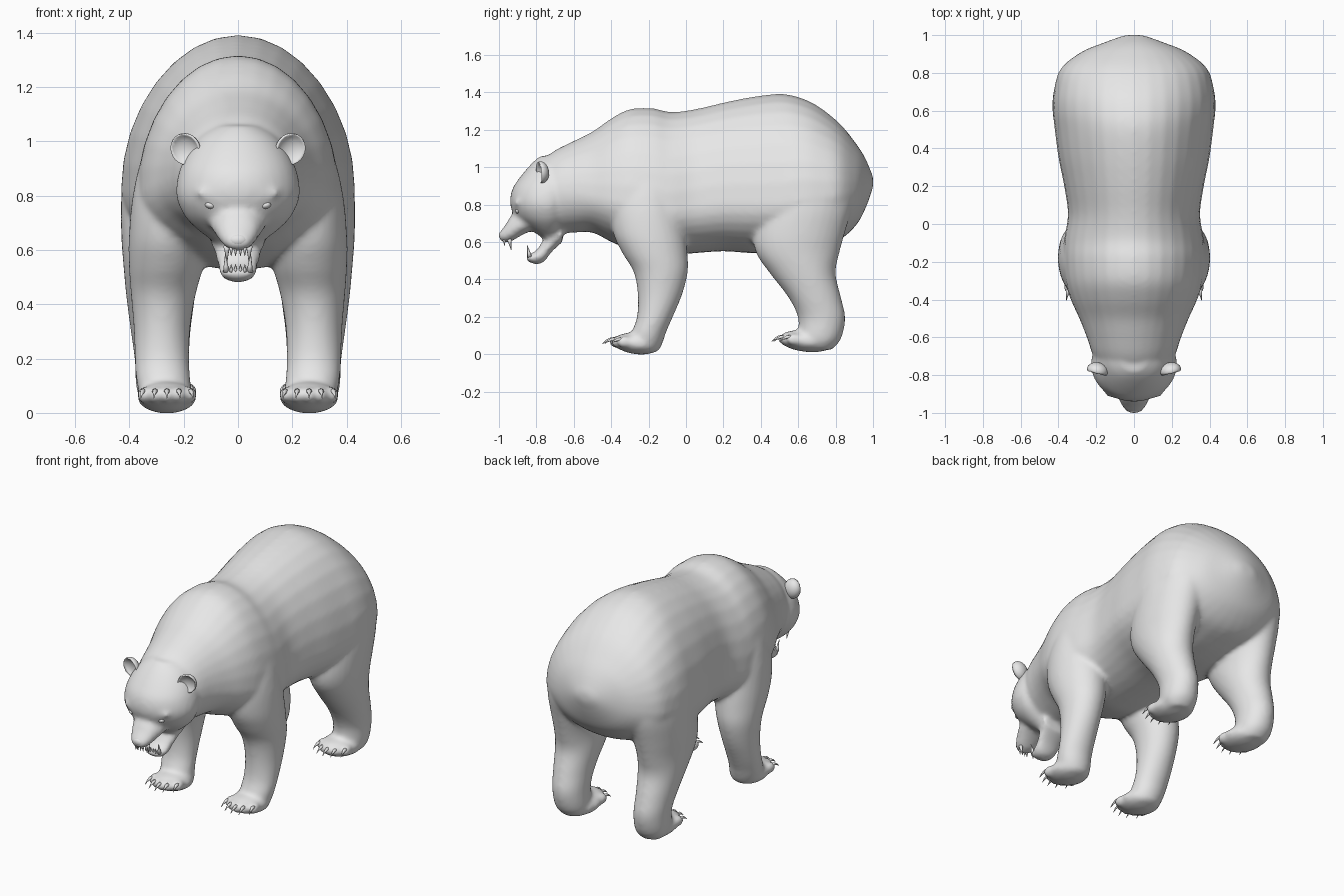
import bpy, bmesh, math
from mathutils import Vector, Matrix

if "Cube" in bpy.data.objects:
    bpy.data.objects.remove(bpy.data.objects["Cube"])

fur = bpy.data.materials.new("plain_grey")
fur.use_nodes = True
GREY = (0.8, 0.8, 0.8, 1)
fur.diffuse_color = GREY
fur.node_tree.nodes["Principled BSDF"].inputs["Base Color"].default_value = GREY


def finish(bm, name):
    bmesh.ops.recalc_face_normals(bm, faces=bm.faces)
    mesh = bpy.data.meshes.new(name)
    bm.to_mesh(mesh)
    bm.free()
    mesh.materials.append(fur)
    mesh.polygons.foreach_set("use_smooth", [True] * len(mesh.polygons))
    obj = bpy.data.objects.new(name, mesh)
    bpy.context.scene.collection.objects.link(obj)
    return obj


def smooth_rows(rows, steps=4):
    """Catmull-Rom interpolation between section rows."""
    out = []
    for i in range(len(rows) - 1):
        a, b, c, d = rows[max(i - 1, 0)], rows[i], rows[i + 1], rows[min(i + 2, len(rows) - 1)]
        for s in range(steps):
            t = s / steps
            out.append([q + 0.5 * t * (r - p + t * (2 * p - 5 * q + 4 * r - e + t * (3 * (q - r) + e - p)))
                        for p, q, r, e in zip(a, b, c, d)])
    return out + [rows[-1]]


def skin(bm, rings):
    rings = [[bm.verts.new(p) for p in ring] for ring in rings]
    n = len(rings[0])
    for a, b in zip(rings, rings[1:]):
        for i in range(n):
            j = (i + 1) % n
            bm.faces.new((a[i], a[j], b[j], b[i]))
    bm.faces.new(rings[0])
    bm.faces.new(rings[-1])


ANGLES = [math.tau * i / 32 for i in range(32)]


def loft_y(bm, rows):
    """Rows: y, top z, widest z, bottom z, half width."""
    rings = []
    for y, top, mid, low, w in smooth_rows(rows):
        rings.append([(w * math.cos(a), y, mid + math.sin(a) * (top - mid if math.sin(a) > 0 else mid - low))
                      for a in ANGLES])
    skin(bm, rings)


def loft_z(bm, rows, side=1):
    """Rows: z, front y, widest y, back y, centre x, half width."""
    rings = []
    for z, front, mid, back, x, w in smooth_rows(rows):
        rings.append([(side * x + w * math.cos(a),
                       mid + math.sin(a) * (back - mid if math.sin(a) > 0 else mid - front), z)
                      for a in ANGLES])
    skin(bm, rings)


def ball(bm, centre, radii, tilt=0, axis='Y'):
    m = Matrix.Translation(centre) @ Matrix.Rotation(tilt, 4, axis) @ Matrix.Diagonal((*radii, 1))
    return bmesh.ops.create_uvsphere(bm, u_segments=20, v_segments=12, radius=1, matrix=m)["verts"]


def spike(bm, base, tip, radius, bend=0.0):
    """Tapered, slightly arched point for claws and teeth."""
    base, tip = Vector(base), Vector(tip)
    axis = (tip - base).normalized()
    u = axis.cross(Vector((1, 0, 0))).normalized()
    v = axis.cross(u)
    rings = []
    for t in (0, 0.35, 0.7, 1):
        c = base.lerp(tip, t) + Vector((0, 0, bend * 4 * t * (1 - t)))
        r = radius * (1 - 0.92 * t)
        rings.append([c + r * (u * math.cos(a) + v * math.sin(a)) for a in ANGLES[::4]])
    skin(bm, rings)


# Body: torso, neck, skull, muzzle, jaw and limbs fused into one skin
body = bmesh.new()
loft_y(body, [
    (-.78, 1.03, .85, .70, .16), (-.70, 1.09, .86, .65, .215), (-.60, 1.14, .86, .65, .25),
    (-.50, 1.19, .84, .65, .29), (-.40, 1.26, .82, .60, .335), (-.30, 1.31, .80, .56, .365),
    (-.18, 1.315, .78, .53, .375), (-.08, 1.295, .76, .53, .37), (.05, 1.31, .78, .54, .35),
    (.20, 1.345, .80, .55, .37), (.35, 1.375, .80, .54, .40), (.50, 1.392, .80, .54, .42),
    (.60, 1.375, .82, .55, .43), (.70, 1.33, .83, .57, .425), (.82, 1.235, .85, .61, .39),
    (.91, 1.125, .87, .69, .28), (.96, 1.045, .90, .78, .16), (1.0, .95, .92, .89, .05)])
loft_z(body, [  # skull
    (.63, -.78, -.73, -.66, 0, .09), (.68, -.85, -.74, -.64, 0, .155), (.73, -.91, -.74, -.62, 0, .20),
    (.80, -.94, -.74, -.60, 0, .228), (.88, -.93, -.73, -.58, 0, .22), (.95, -.885, -.72, -.58, 0, .19),
    (1.02, -.825, -.70, -.58, 0, .14), (1.06, -.78, -.68, -.58, 0, .08)])
loft_y(body, [  # muzzle
    (-.79, .80, .73, .675, .12), (-.87, .785, .70, .64, .105), (-.93, .745, .67, .605, .08),
    (-.96, .70, .65, .597, .066), (-.983, .668, .635, .60, .05), (-1.0, .65, .63, .612, .034)])
loft_y(body, [  # lower jaw
    (-.66, .70, .65, .60, .11), (-.72, .66, .60, .545, .09), (-.76, .615, .55, .492, .075),
    (-.80, .555, .52, .48, .068), (-.84, .535, .515, .492, .056), (-.857, .53, .52, .508, .035)])

claws = bmesh.new()
FRONT_LEG = [
    (.015, -.25, -.20, -.15, .26, .07), (.06, -.31, -.21, -.125, .265, .095), (.12, -.29, -.20, -.105, .275, .1),
    (.20, -.262, -.17, -.07, .28, .1), (.32, -.258, -.14, -.02, .28, .105), (.44, -.28, -.135, .01, .275, .12),
    (.54, -.34, -.165, .008, .265, .137), (.65, -.39, -.19, -.005, .26, .142), (.80, -.40, -.20, -.03, .25, .138),
    (.95, -.34, -.20, -.06, .23, .12), (1.08, -.27, -.19, -.10, .19, .08)]
HIND_LEG = [
    (.025, .64, .72, .78, .27, .07), (.08, .60, .72, .828, .275, .098), (.19, .60, .73, .852, .28, .1),
    (.30, .55, .69, .83, .285, .11), (.43, .45, .64, .80, .285, .127), (.54, .375, .60, .82, .285, .137),
    (.65, .36, .61, .85, .28, .15), (.80, .40, .64, .89, .27, .16), (.95, .45, .66, .89, .25, .155),
    (1.08, .50, .68, .84, .22, .12)]
for side in (-1, 1):
    for leg, toe_y, lift, length in ((FRONT_LEG, -.375, 0, .13), (HIND_LEG, .53, .013, .15)):
        loft_z(body, leg, side)
        ball(body, (side * .262, toe_y + .115, .057 + lift), (.11, length, .058), -.1, 'X')
        # Toes and claws fan out across the paw
        for t in range(-2, 3):
            x, y, z = side * .262 + t * .043, toe_y + .011 * t * t, .066 + lift
            ball(body, (x, y, z), (.025, .04, .032))
            spike(claws, (x, y - .012, z + .012), (x + t * .005, y - .073, z - .012), .013, .01)
    # Brow ridges
    ball(body, (side * .105, -.893, .80), (.055, .03, .018), side * -.3)

skin_obj = finish(body, "body")
remesh = skin_obj.modifiers.new("fuse_parts", 'REMESH')
remesh.mode = 'VOXEL'
remesh.voxel_size = 0.013
remesh.use_smooth_shade = True
relax = skin_obj.modifiers.new("relax_joins", 'SMOOTH')
relax.factor = 0.5
relax.iterations = 9
finish(claws, "claws")

# Cupped ears, hollow towards the front
for side, name in ((-1, "right_ear"), (1, "left_ear")):
    ear = bmesh.new()
    verts = ball(ear, (0, 0, 0), (.056, .042, .06))
    for v in verts:
        if v.co.y < -.012:
            v.co.y = -.024 - v.co.y * 0.9
    place = Matrix.Translation((side * .193, -.775, .972)) @ Matrix.Rotation(side * .3, 4, 'Z') \
        @ Matrix.Rotation(side * .45, 4, 'Y') @ Matrix.Rotation(.15, 4, 'X')
    bmesh.ops.transform(ear, matrix=place, verts=ear.verts)
    finish(ear, name)

# Eyes
for side, name in ((-1, "right_eye"), (1, "left_eye")):
    eye = bmesh.new()
    ball(eye, (side * .102, -.896, .765), (.02, .018, .013), side * -.25)
    finish(eye, name)

# Nose pad
nose = bmesh.new()
ball(nose, (0, -.98, .636), (.037, .02, .024))
finish(nose, "nose")

# Canines and incisors
teeth = bmesh.new()
for side in (-1, 1):
    spike(teeth, (side * .042, -.945, .615), (side * .04, -.935, .558), .012)
    spike(teeth, (side * .043, -.835, .52), (side * .047, -.85, .585), .012)
    for x in (.009, .025):
        spike(teeth, (side * x, -.972, .61), (side * x, -.97, .578), .008)
        spike(teeth, (side * x, -.842, .52), (side * x, -.85, .549), .008)
finish(teeth, "teeth")
